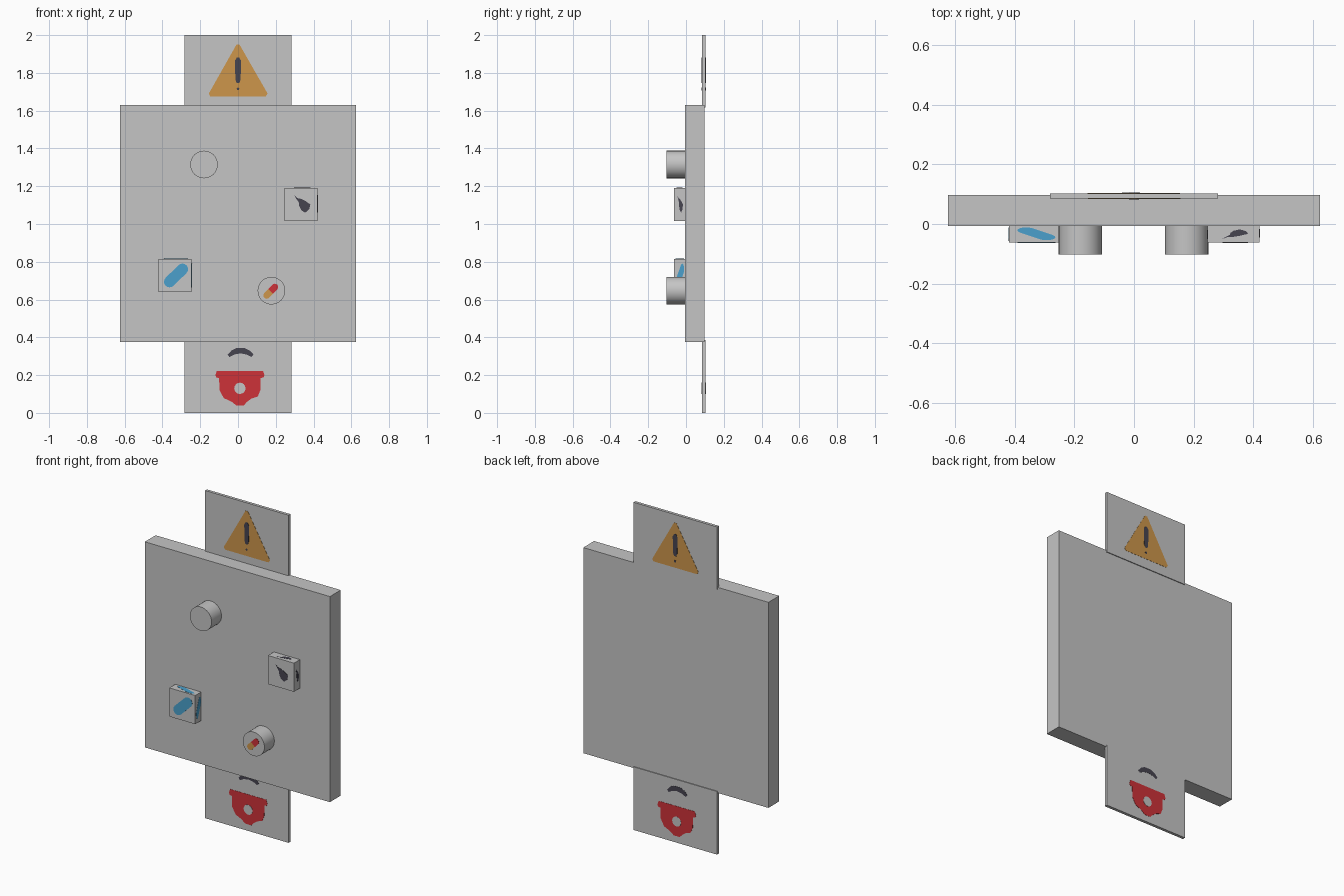
import bpy, bmesh, math
from mathutils import Vector as V

if "Cube" in bpy.data.objects:
    bpy.data.objects.remove(bpy.data.objects["Cube"])


def mat(name, r, g, b):
    m = bpy.data.materials.new(name)
    m.diffuse_color = (r, g, b, 1)
    m.use_nodes = True
    m.node_tree.nodes["Principled BSDF"].inputs["Base Color"].default_value = m.diffuse_color
    return m


GREY = mat("light_grey", 0.56, 0.56, 0.56)
ORANGE = mat("orange", 0.61, 0.305, 0.07)
BLUE = mat("blue", 0.069, 0.352, 0.604)
RED = mat("red", 0.61, 0.032, 0.04)
DARK = mat("dark_grey", 0.062, 0.058, 0.08)


def finish(name, bm, m):
    bmesh.ops.recalc_face_normals(bm, faces=bm.faces)
    me = bpy.data.meshes.new(name)
    bm.to_mesh(me)
    bm.free()
    me.materials.append(m)
    ob = bpy.data.objects.new(name, me)
    bpy.context.collection.objects.link(ob)
    return ob


def box(name, x0, x1, y0, y1, z0, z1):
    bm = bmesh.new()
    bmesh.ops.create_cube(bm, size=1)
    for v in bm.verts:
        v.co = (x0 + (v.co.x + .5) * (x1 - x0), y0 + (v.co.y + .5) * (y1 - y0),
                z0 + (v.co.z + .5) * (z1 - z0))
    return finish(name, bm, GREY)


def knob(name, x, z, r=0.073, y0=-0.102, y1=0.0, n=32):
    bm = bmesh.new()
    f = bm.faces.new([bm.verts.new((x + px, y0, z + pz)) for px, pz in disc(0, 0, r, n)])
    ext = bmesh.ops.extrude_face_region(bm, geom=[f])["geom"]
    bmesh.ops.translate(bm, vec=(0, y1 - y0, 0),
                        verts=[e for e in ext if isinstance(e, bmesh.types.BMVert)])
    if not f.is_valid or len(bm.faces) < n + 2:
        bm.faces.new(bm.verts[:n])
    ob = finish(name, bm, GREY)
    for p in ob.data.polygons:
        p.use_smooth = len(p.vertices) == 4
    bpy.context.view_layer.objects.active = ob
    ob.select_set(True)
    bpy.ops.object.shade_smooth_by_angle(angle=math.radians(40))
    ob.select_set(False)


def disc(x, z, r, n=24):
    return [(x + r * math.cos(2 * math.pi * i / n), z + r * math.sin(2 * math.pi * i / n)) for i in range(n)]


def capsule(a, b, r, cap_a=True, cap_b=True, n=8):
    """Outline of a rounded bar; an uncapped end is cut square."""
    t = math.atan2(b[1] - a[1], b[0] - a[0])
    pts = []
    for c, start, rounded in ((b, t - math.pi / 2, cap_b), (a, t + math.pi / 2, cap_a)):
        for i in range(n + 1):
            if rounded or i in (0, n):
                w = start + math.pi * i / n
                pts.append((c[0] + r * math.cos(w), c[1] + r * math.sin(w)))
    return pts


def plate(name, pts, m, o, u, v, normal, level=1):
    """Thin painted plate: 2D outline mapped to origin o with axes u and v."""
    o, u, v, normal = V(o), V(u), V(v), V(normal)
    bm = bmesh.new()
    lo, hi = ([bm.verts.new(o + u * p[0] + v * p[1] + normal * h) for p in pts]
              for h in (-0.001, 0.0012 * level))
    bm.faces.new(lo[::-1])
    bm.faces.new(hi)
    for i in range(len(pts)):
        j = (i + 1) % len(pts)
        bm.faces.new((lo[i], lo[j], hi[j], hi[i]))
    finish(name, bm, m)


# Main board and the two sign tabs behind it
box("board", -0.625, 0.625, -0.006, 0.098, 0.375, 1.63)
box("top_tab", -0.282, 0.282, 0.085, 0.103, 1.618, 2.0)
box("bottom_tab", -0.282, 0.282, 0.085, 0.103, 0.0, 0.385)

# Signs on the tabs, front and back
TRIANGLE = [(-0.155, 1.69), (-0.147, 1.676), (0.147, 1.676), (0.157, 1.69), (0.008, 1.95), (-0.008, 1.95)]
MARK = [(-0.007, 1.747), (0.007, 1.747), (0.014, 1.765), (0.016, 1.865), (0.006, 1.882),
        (-0.006, 1.882), (-0.016, 1.865), (-0.014, 1.765)]
ARC = [(-0.055, 0.308), (-0.035, 0.33), (-0.01, 0.343), (0.035, 0.343), (0.062, 0.33), (0.083, 0.308),
       (0.07, 0.296), (0.045, 0.309), (0.012, 0.315), (-0.02, 0.309), (-0.045, 0.295)]
SHIELD = [(-0.12, 0.2), (-0.112, 0.223), (0.132, 0.223), (0.14, 0.2), (0.135, 0.187), (0.12, 0.185),
          (0.118, 0.12), (0.105, 0.087), (0.07, 0.075), (0.05, 0.06), (0.03, 0.04), (-0.01, 0.04),
          (-0.035, 0.06), (-0.075, 0.078), (-0.098, 0.12), (-0.1, 0.185), (-0.115, 0.187)]
for side, s, y in (("front", 1, 0.085), ("back", -1, 0.103)):
    for name, pts, m, level in (
            ("warning_triangle", TRIANGLE, ORANGE, 1), ("warning_bar", MARK, DARK, 2),
            ("warning_dot", disc(0, 1.715, 0.007, 12), DARK, 2), ("arc_mark", ARC, DARK, 1),
            ("red_shield", SHIELD, RED, 1), ("shield_hole", disc(0.01, 0.13, 0.03, 16), GREY, 2)):
        plate(f"{name}_{side}", pts, m, (0, y, 0), (s, 0, 0), (0, 0, 1), (0, -s, 0), level)

# Round magnets
knob("upper_round_magnet", -0.18, 1.315)
knob("lower_round_magnet", 0.177, 0.647)

# Two-colour pill on the lower round magnet
A, M, B = (0.152, 0.622), (0.173, 0.643), (0.195, 0.666)
FRONT = ((0, -0.102, 0), (1, 0, 0), (0, 0, 1), (0, -1, 0))
plate("pill_orange_half", capsule(A, M, 0.018, cap_b=False), ORANGE, *FRONT)
plate("pill_red_half", capsule(M, B, 0.018, cap_a=False), RED, *FRONT)

# Square magnets, with the same picture on every visible face
DROP = [(0.29, 0.78), (0.38, 0.69), (0.47, 0.68), (0.62, 0.61), (0.78, 0.5), (0.74, 0.35),
        (0.62, 0.25), (0.5, 0.33), (0.44, 0.45), (0.43, 0.56), (0.33, 0.7)]
PILL = capsule((0.33, 0.31), (0.72, 0.69), 0.17)
for label, x, z, pts, m in (("drop", 0.247, 1.016, DROP, DARK), ("pill", -0.42, 0.64, PILL, BLUE)):
    w, y0, y1 = 0.175, -0.063, -0.003
    d = y1 - y0
    box(f"square_magnet_{label}", x, x + w, y0, y1, z, z + w)
    for side, o, u, v, n in (
            ("front", (x, y0, z), (w, 0, 0), (0, 0, w), (0, -1, 0)),
            ("right", (x + w, y0, z), (0, d, 0), (0, 0, w), (1, 0, 0)),
            ("left", (x, y1, z), (0, -d, 0), (0, 0, w), (-1, 0, 0)),
            ("top", (x, y1, z + w), (w, 0, 0), (0, -d, 0), (0, 0, 1)),
            ("bottom", (x, y1, z), (w, 0, 0), (0, -d, 0), (0, 0, -1))):
        plate(f"{label}_picture_{side}", pts, m, o, u, v, n)
